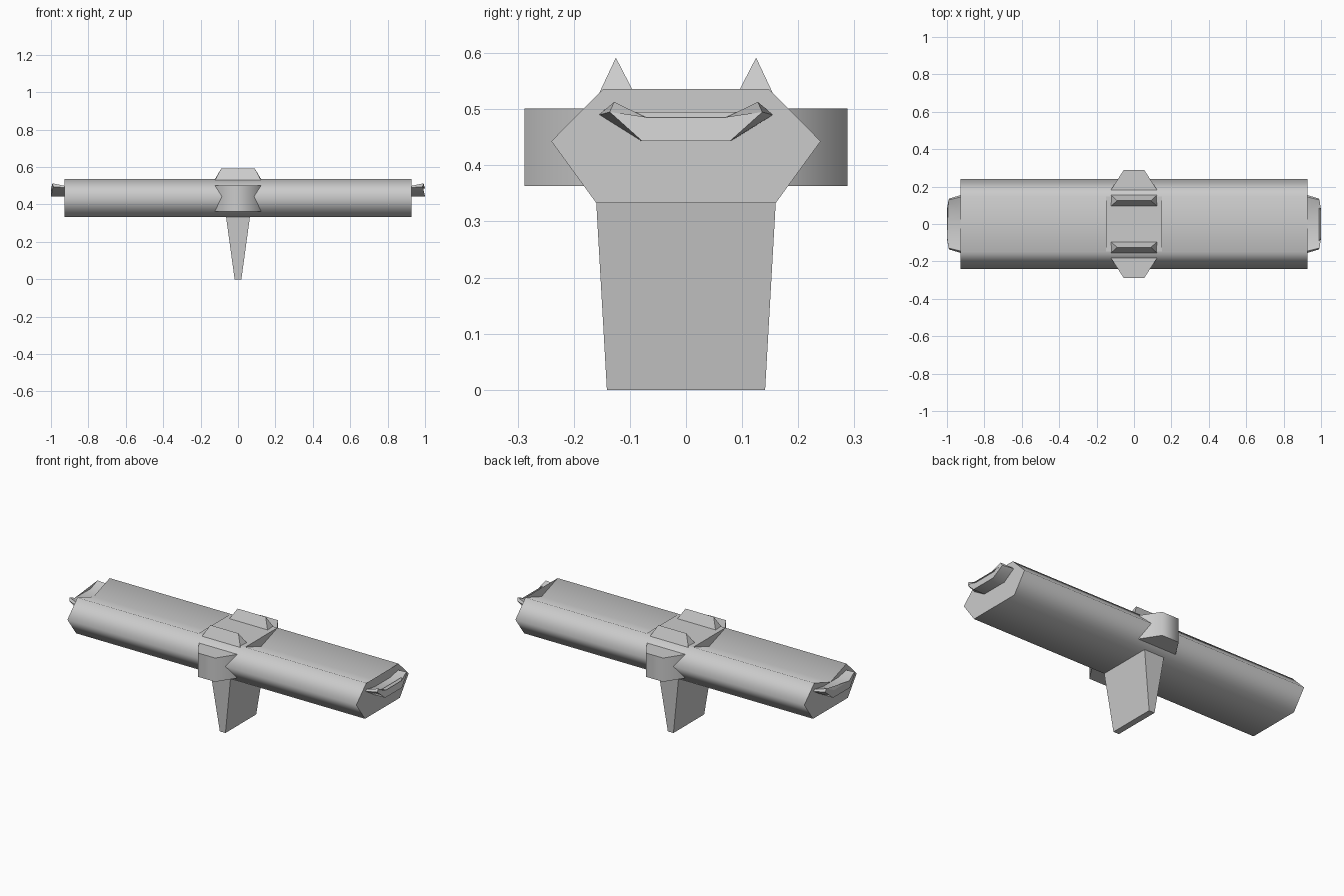
import bpy, bmesh, math

if "Cube" in bpy.data.objects:
    bpy.data.objects.remove(bpy.data.objects["Cube"])

grey = bpy.data.materials.new("light_grey")
grey.diffuse_color = (0.6, 0.6, 0.6, 1)
grey.use_nodes = True
grey.node_tree.nodes["Principled BSDF"].inputs["Base Color"].default_value = grey.diffuse_color


def loft(name, ring_a, ring_b, smooth=None):
    """Solid between two matching rings of points."""
    bm = bmesh.new()
    a = [bm.verts.new(p) for p in ring_a]
    b = [bm.verts.new(p) for p in ring_b]
    n = len(a)
    for i in range(n):
        j = (i + 1) % n
        bm.faces.new((a[i], a[j], b[j], b[i]))
    caps = [bm.faces.new(a[::-1]), bm.faces.new(b)]
    bmesh.ops.triangulate(bm, faces=[f for f in caps if len(f.verts) > 4])
    bmesh.ops.recalc_face_normals(bm, faces=bm.faces[:])
    mesh = bpy.data.meshes.new(name)
    bm.to_mesh(mesh)
    bm.free()
    mesh.materials.append(grey)
    obj = bpy.data.objects.new(name, mesh)
    bpy.context.collection.objects.link(obj)
    if smooth:
        bpy.ops.object.select_all(action='DESELECT')
        obj.select_set(True)
        bpy.context.view_layer.objects.active = obj
        bpy.ops.object.shade_smooth_by_angle(angle=math.radians(smooth))
    return obj


def rect(hx, hy, z, y=0):
    return [(-hx, y - hy, z), (hx, y - hy, z), (hx, y + hy, z), (-hx, y + hy, z)]


def mirrored(half):
    """Close a right-hand half profile by mirroring it across y = 0."""
    return half + [(x, -y, z) for x, y, z in reversed(half) if y > 0]


# long beam with a shallow V channel along its top
def beam_ring(x):
    return mirrored([(x, 0, 0.485), (x, 0.148, 0.536), (x, 0.24, 0.443), (x, 0.16, 0.333)])


loft("beam", beam_ring(-0.928), beam_ring(0.928), 85)

# raised block filling the channel at the centre
loft("centre_block",
     [(-0.15, 0, 0.484), (-0.15, 0.148, 0.536), (-0.15, -0.148, 0.536)],
     [(0.15, 0, 0.484), (0.15, 0.148, 0.536), (0.15, -0.148, 0.536)])

# tapered fin underneath
loft("lower_fin", rect(0.018, 0.141, 0), rect(0.064, 0.16, 0.335))

for s, side in ((-1, "front"), (1, "back")):
    # tapered bracket on the side of the beam
    plan = [(-0.125, 0.18), (-0.055, 0.288), (0.055, 0.288), (0.125, 0.18)]
    loft(side + "_bracket", [(x, s * y, 0.363) for x, y in plan],
         [(x, s * y, 0.501) for x, y in plan], 65)
    # pointed ridge on top
    loft(side + "_ridge",
         [(-0.125, s * 0.094, 0.532), (-0.09, s * 0.125, 0.592), (-0.125, s * 0.156, 0.526)],
         [(0.125, s * 0.094, 0.532), (0.09, s * 0.125, 0.592), (0.125, s * 0.156, 0.526)])

# upswept hooks on the beam ends
for s, side in ((-1, "left"), (1, "right")):
    base = mirrored([(s * 0.925, 0.07, 0.485), (s * 0.925, 0.145, 0.499),
                     (s * 0.925, 0.155, 0.49), (s * 0.925, 0.08, 0.443)])
    tip = mirrored([(s * 1.0, 0.07, 0.485), (s * 0.992, 0.128, 0.513),
                    (s * 0.988, 0.136, 0.495), (s * 1.0, 0.078, 0.443)])
    loft(side + "_hook", base, tip, 40)
